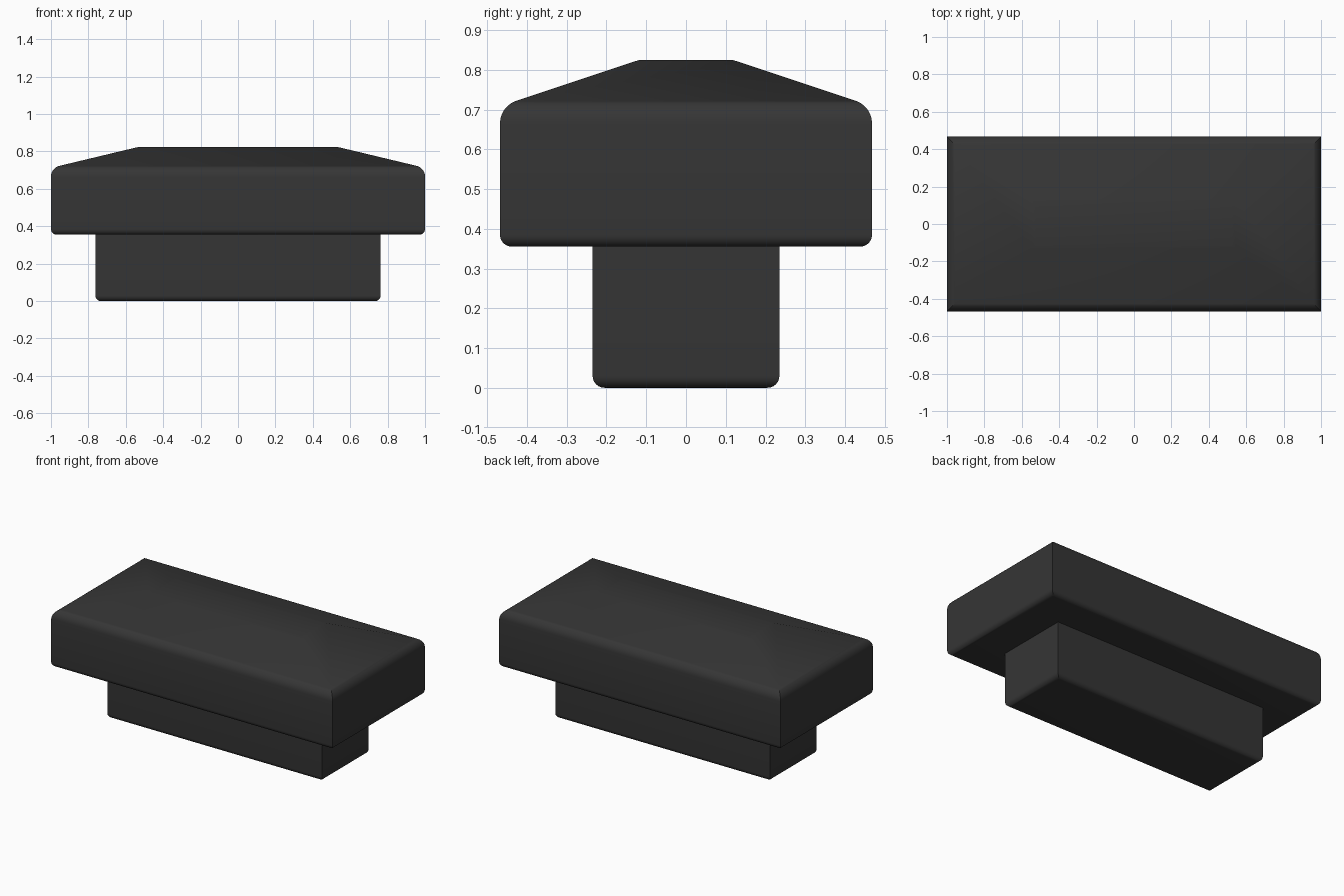
import bpy, bmesh, math

if "Cube" in bpy.data.objects:
    bpy.data.objects.remove(bpy.data.objects["Cube"])

dark = bpy.data.materials.new("dark_grey_plastic")
dark.diffuse_color = (0.036, 0.036, 0.036, 1)
dark.use_nodes = True
dark.node_tree.nodes["Principled BSDF"].inputs["Base Color"].default_value = dark.diffuse_color


def arc(radius, z, start, end, steps=6):
    """Fillet as (inset, height) pairs, swept between two angles about height z."""
    angles = [math.radians(start + (end - start) * i / steps) for i in range(steps + 1)]
    return [(radius * (1 - math.cos(a)), z + radius * math.sin(a)) for a in angles]


def stacked_block(name, rings):
    """Closed block lofted through rectangles given as (half_x, half_y, z)."""
    bm = bmesh.new()
    loops = [[bm.verts.new((sx * x, sy * y, z))
              for sx, sy in ((-1, -1), (1, -1), (1, 1), (-1, 1))] for x, y, z in rings]
    for low, high in zip(loops, loops[1:]):
        for i in range(4):
            j = (i + 1) % 4
            bm.faces.new((low[i], low[j], high[j], high[i]))
    bm.faces.new(loops[0][::-1])
    bm.faces.new(loops[-1])
    mesh = bpy.data.meshes.new(name)
    bm.to_mesh(mesh)
    bm.free()
    mesh.materials.append(dark)
    obj = bpy.data.objects.new(name, mesh)
    bpy.context.collection.objects.link(obj)
    bpy.ops.object.select_all(action='DESELECT')
    obj.select_set(True)
    bpy.context.view_layer.objects.active = obj
    bpy.ops.object.shade_smooth_by_angle(angle=math.radians(30))


# Cap: rounded lower edge, straight wall, rounded shoulder, hipped top with a flat
profile = arc(0.03, 0.385, -90, 0) + arc(0.06, 0.665, 0, 71)
cap = [(1.0 - d, 0.468 - d, z) for d, z in profile]
cap += [(0.545, 0.13, 0.821), (0.525, 0.115, 0.825)]
stacked_block("cap", cap)

# Stem: narrower block with a rounded lower edge
stem = [(0.763 - d, 0.235 - d, z) for d, z in arc(0.03, 0.03, -90, 0)]
stem.append((0.763, 0.235, 0.356))
stacked_block("stem", stem)
